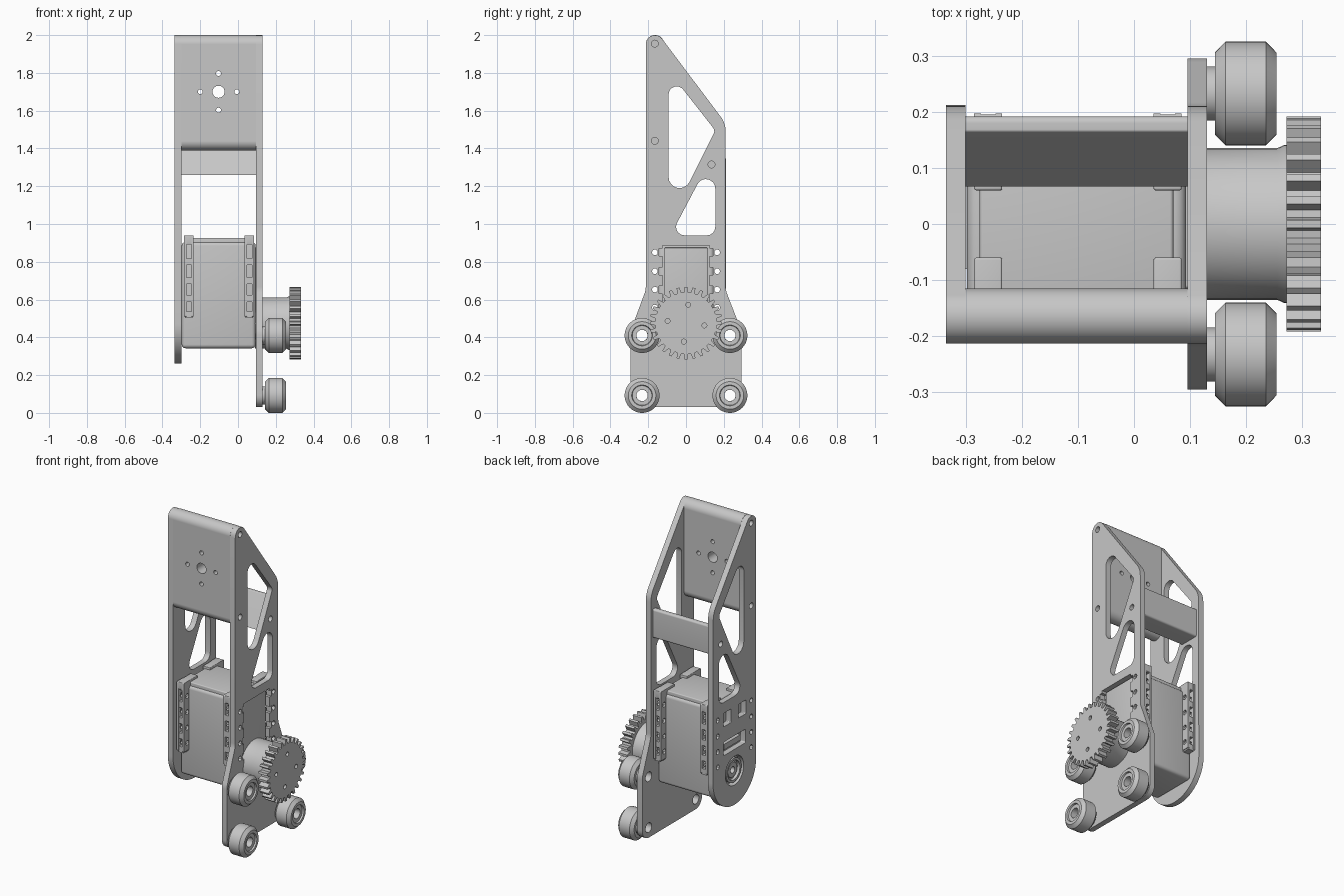
import bpy, bmesh, math
from mathutils import Vector, Matrix

cube = bpy.data.objects.get("Cube")
if cube:
    bpy.data.objects.remove(cube)

grey = bpy.data.materials.new("grey_metal")
grey.use_nodes = True
COLOR = (0.57, 0.57, 0.57, 1)
grey.diffuse_color = COLOR
grey.node_tree.nodes["Principled BSDF"].inputs["Base Color"].default_value = COLOR

# Local profile plane and extrusion axis -> world
ALONG_X = Matrix(((0, 0, 1, 0), (1, 0, 0, 0), (0, 1, 0, 0), (0, 0, 0, 1)))
ALONG_Y = Matrix(((1, 0, 0, 0), (0, 0, -1, 0), (0, 1, 0, 0), (0, 0, 0, 1)))


def finish(ob, angle=30):
    ob.data.materials.clear()
    ob.data.materials.append(grey)
    bpy.ops.object.select_all(action='DESELECT')
    ob.select_set(True)
    bpy.context.view_layer.objects.active = ob
    if ob.type == 'CURVE':
        bpy.ops.object.convert(target='MESH')
    bpy.ops.object.shade_smooth_by_angle(angle=math.radians(angle))
    return bpy.context.object


def rounded(corners, steps=8):
    """Polygon with a fillet radius at each corner (u, v, r)."""
    out = []
    for i, (u, v, r) in enumerate(corners):
        p = Vector((u, v))
        if r == 0:
            out.append(p)
            continue
        a = (Vector(corners[i - 1][:2]) - p).normalized()
        b = (Vector(corners[(i + 1) % len(corners)][:2]) - p).normalized()
        half = math.acos(max(-1, min(1, a.dot(b)))) / 2
        c = p + (a + b).normalized() * r / math.sin(half)
        d = r / math.tan(half)
        s, e = p + a * d - c, p + b * d - c
        start = math.atan2(s.y, s.x)
        turn = math.remainder(math.atan2(e.y, e.x) - start, math.tau)
        for k in range(steps + 1):
            t = start + turn * k / steps
            out.append(c + Vector((math.cos(t), math.sin(t))) * r)
    return out


def circle(u, v, r, n=24):
    return [(u + r * math.cos(math.tau * k / n), v + r * math.sin(math.tau * k / n))
            for k in range(n)]


def rect(u, v, w, h, r=0.0):
    return rounded([(u + sx * w / 2, v + sy * h / 2, r)
                    for sx, sy in ((-1, -1), (1, -1), (1, 1), (-1, 1))])


def extrude(name, loops, lo, hi, frame=ALONG_X):
    """Flat part: the first loop is the outline, the rest are holes."""
    cu = bpy.data.curves.new(name, 'CURVE')
    cu.dimensions, cu.fill_mode = '2D', 'BOTH'
    cu.extrude = (hi - lo) / 2
    for loop in loops:
        sp = cu.splines.new('POLY')
        sp.points.add(len(loop) - 1)
        for pt, q in zip(sp.points, loop):
            pt.co = (q[0], q[1], 0, 1)
        sp.use_cyclic_u = True
    ob = bpy.data.objects.new(name, cu)
    bpy.context.collection.objects.link(ob)
    mid = (lo + hi) / 2
    ob.matrix_world = frame @ Matrix.Translation((0, 0, mid if frame is ALONG_X else -mid))
    return finish(ob)


def mesh_part(name, bm):
    me = bpy.data.meshes.new(name)
    bm.to_mesh(me)
    bm.free()
    ob = bpy.data.objects.new(name, me)
    bpy.context.collection.objects.link(ob)
    return finish(ob)


def box(name, x, y, z, bevel=0.0):
    """Box from (low, high) pairs."""
    bm = bmesh.new()
    bmesh.ops.create_cube(bm, size=1)
    for v in bm.verts:
        v.co = [(p[0] + p[1]) / 2 + c * (p[1] - p[0]) for c, p in zip(v.co, (x, y, z))]
    if bevel:
        bmesh.ops.bevel(bm, geom=bm.edges[:], offset=bevel, segments=4, affect='EDGES', profile=0.5)
    return mesh_part(name, bm)


def lathe(name, profile, y, z, n=48):
    """Closed (x, radius) profile turned round an axis parallel to x."""
    bm = bmesh.new()
    rings = [[bm.verts.new((x, y + r * math.cos(math.tau * k / n), z + r * math.sin(math.tau * k / n)))
              for k in range(n)] for x, r in profile]
    for i, ring in enumerate(rings):
        prev = rings[i - 1]
        for k in range(n):
            j = (k + 1) % n
            bm.faces.new((prev[k], prev[j], ring[j], ring[k]))
    bmesh.ops.recalc_face_normals(bm, faces=bm.faces)
    return mesh_part(name, bm)


AXIS_Z = 0.475                       # height of the motor shaft
EAR_Z = [0.558, 0.653, 0.75, 0.85]   # motor mounting holes
WHEELS = [(s * 0.2325, z) for s in (-1, 1) for z in (0.0925, 0.41)]

# Side plates: shared top outline and truss windows
top = [(0.21, 1.533, 0.13), (-0.213, 2.095, 0.048)]
windows = [
    rounded([(-0.092, 1.81, 0.043), (0.155, 1.495, 0.03), (-0.092, 1.003, 0.058)]),
    rounded([(0.155, 1.39, 0.05), (0.155, 0.94, 0.045), (-0.082, 0.94, 0.045)]),
    circle(-0.165, 1.955, 0.018), circle(-0.165, 1.44, 0.018), circle(0.135, 1.315, 0.018),
]
ear_holes = [circle(s * 0.165, z, 0.015, 12) for s in (-1, 1) for z in EAR_Z]

# Gear-side plate, with a toothed motor pocket and wheel bolt holes
flare = [(0.295, 0.03, 0.065), (0.295, 0.43, 0.1), (0.21, 0.65, 0.1)]
outline = rounded(flare + top + [(-0.213, 0.65, 0.1)] + [(-u, v, r) for u, v, r in flare[1::-1]])
side = [(0.125, 0.5)]
for z in EAR_Z:
    side += [(0.125, z - 0.02), (0.143, z - 0.02), (0.143, z + 0.02), (0.125, z + 0.02)]
side.append((0.125, 0.885))
pocket = side + [(-u, v) for u, v in reversed(side)]
extrude("gear_side_plate", [outline, pocket] + windows + ear_holes
        + [circle(y, z, 0.03) for y, z in WHEELS], 0.095, 0.13)

# Idler-side plate, with a round lower end and access openings
outline = rounded([(-0.213, 0.262, 0.212), (0.213, 0.262, 0.212)] + top, 20)
extrude("idler_side_plate", [outline] + windows + ear_holes + [
    rect(-0.075, 0.83, 0.075, 0.085, 0.005), rect(0.07, 0.83, 0.075, 0.085, 0.005),
    rect(0, 0.65, 0.22, 0.085, 0.008), circle(0, AXIS_Z, 0.09, 40)], -0.335, -0.30)

# Front mounting panel with rounded upper and lower edges
holes = [circle(-0.103, 1.70, 0.032)]
for k in range(4):
    a = k * math.pi / 2
    holes.append(circle(-0.103 + 0.097 * math.cos(a), 1.70 + 0.097 * math.sin(a), 0.013, 16))
extrude("front_panel", [rect(-0.1025, 1.695, 0.395, 0.512)] + holes, -0.213, -0.115, ALONG_Y)
for label, z in (("upper", 1.951), ("lower", 1.439)):
    extrude("front_panel_%s_edge" % label, [circle(-0.164, z, 0.049, 40)], -0.30, 0.095)

# Rear cross bar with a sloping inner face
extrude("rear_cross_bar", [rounded([(0.067, 1.26, 0), (0.192, 1.26, 0.012),
                                    (0.192, 1.44, 0.012), (0.165, 1.44, 0.006)])], -0.30, 0.095)

# Motor case
box("motor_case", (-0.298, 0.093), (-0.147, 0.147), (0.342, 0.905), 0.02)
box("motor_cap", (-0.275, 0.07), (-0.135, 0.135), (0.88, 0.926), 0.006)
box("motor_face", (0.08, 0.112), (-0.115, 0.115), (0.42, 0.875), 0.006)
box("motor_connector", (-0.32, -0.29), (-0.08, 0.08), (0.63, 0.665))

# Mounting ears: drilled cheeks joined by ribs, on four corners
for s in (-1, 1):
    for x in (-0.285, 0.035):
        for dx in (0, 0.038):
            extrude("ear_cheek", [rect(s * 0.166, 0.725, 0.062, 0.43, 0.006)]
                    + [circle(s * 0.165, z, 0.015, 12) for z in EAR_Z], x + dx, x + dx + 0.012)
        for z in (0.52, 0.605, 0.70, 0.80, 0.91):
            y = sorted((s * 0.14, s * 0.193))
            box("ear_rib", (x + 0.005, x + 0.045), y, (z - 0.018, z + 0.018))
        box("ear_top", (x, x + 0.05), sorted((s * 0.06, s * 0.195)), (0.895, 0.94), 0.004)

# Idler hub in the round opening
lathe("idler_hub", [(-0.29, 0.02), (-0.322, 0.02), (-0.322, 0.045), (-0.312, 0.05),
                    (-0.312, 0.06), (-0.33, 0.06), (-0.33, 0.075), (-0.29, 0.075)], 0, AXIS_Z)

# Output drum and spur gear
lathe("output_drum", [(0.09, 0.01), (0.09, 0.135), (0.255, 0.135), (0.268, 0.141),
                      (0.275, 0.141), (0.275, 0.01)], 0, AXIS_Z)
TEETH = 28
gear = []
for k in range(TEETH):
    for off, r in ((-0.32, 0.163), (-0.16, 0.192), (0.16, 0.192), (0.32, 0.163)):
        a = math.tau * (k + off) / TEETH
        gear.append((r * math.cos(a), AXIS_Z + r * math.sin(a)))
bolts = []
for k in range(4):
    a = math.radians(-7 + 90 * k)
    bolts.append(circle(0.098 * math.cos(a), AXIS_Z + 0.098 * math.sin(a), 0.013, 16))
extrude("spur_gear", [gear] + bolts, 0.272, 0.333)

# Guide wheels on spacers
for y, z in WHEELS:
    lathe("wheel_spacer", [(0.128, 0.03), (0.128, 0.048), (0.16, 0.048), (0.16, 0.03)], y, z)
    lathe("guide_wheel", [(0.155, 0.03), (0.155, 0.052), (0.144, 0.055), (0.144, 0.073),
                          (0.163, 0.0925), (0.235, 0.0925), (0.254, 0.073), (0.254, 0.055),
                          (0.244, 0.052), (0.244, 0.03)], y, z)
